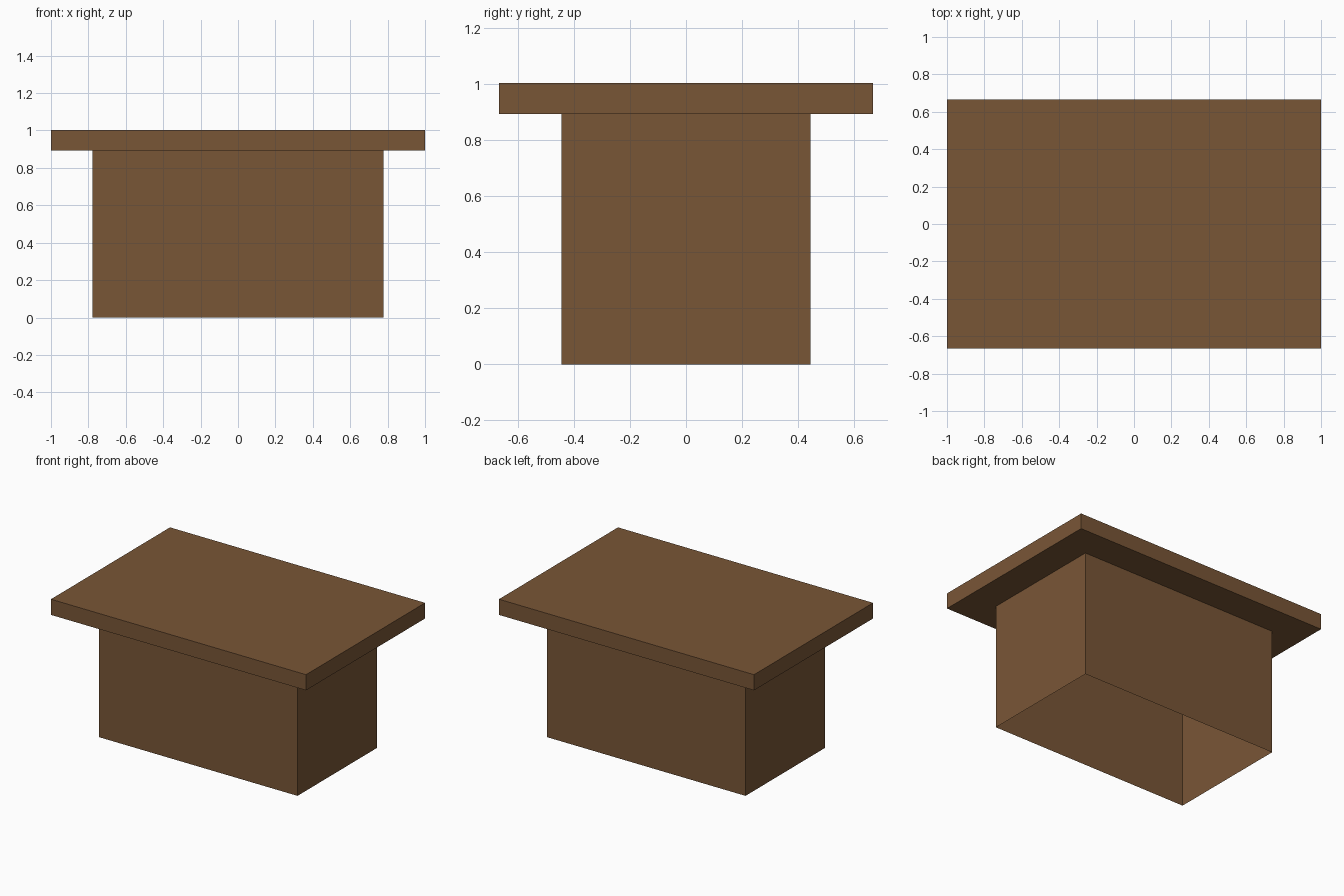
import bpy, bmesh

if "Cube" in bpy.data.objects:
    bpy.data.objects.remove(bpy.data.objects["Cube"])

wood = bpy.data.materials.new("brown wood")
wood.diffuse_color = (0.191, 0.093, 0.037, 1.0)
wood.use_nodes = True
wood.node_tree.nodes["Principled BSDF"].inputs["Base Color"].default_value = wood.diffuse_color


def box(name, sx, sy, z0, z1, open_ends=False):
    """Box centred on x and y; open_ends leaves out the top and bottom."""
    bm = bmesh.new()
    bmesh.ops.create_cube(bm, size=1.0)
    for v in bm.verts:
        v.co = (v.co.x * sx, v.co.y * sy, z0 if v.co.z < 0 else z1)
    bm.normal_update()
    if open_ends:
        ends = [f for f in bm.faces if abs(f.normal.z) > 0.5]
        bmesh.ops.delete(bm, geom=ends, context='FACES_ONLY')
    mesh = bpy.data.meshes.new(name)
    bm.to_mesh(mesh)
    bm.free()
    mesh.materials.append(wood)
    obj = bpy.data.objects.new(name, mesh)
    bpy.context.collection.objects.link(obj)
    return obj


# hollow base, open underneath
box("base", 1.556, 0.889, 0.0, 0.892, open_ends=True)
# overhanging slab on top
box("table_top", 2.0, 1.333, 0.892, 1.003)
